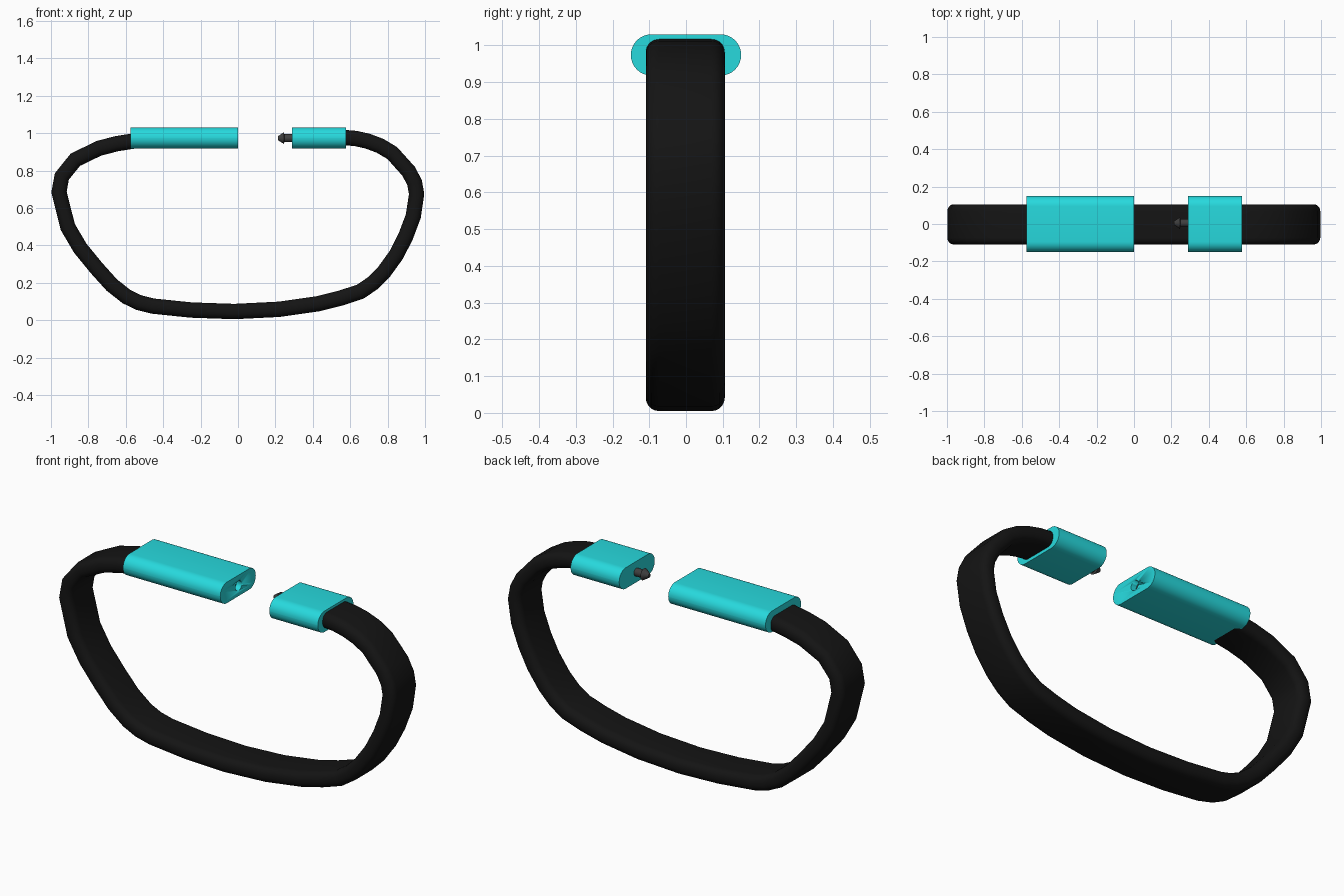
import bpy, bmesh, math
from mathutils import Vector

if "Cube" in bpy.data.objects:
    bpy.data.objects.remove(bpy.data.objects["Cube"])


def material(name, rgb):
    m = bpy.data.materials.new(name)
    m.diffuse_color = (*rgb, 1)
    m.use_nodes = True
    m.node_tree.nodes["Principled BSDF"].inputs["Base Color"].default_value = m.diffuse_color
    return m


BLACK = material("black_rubber", (0.007, 0.007, 0.007))
TEAL = material("teal_plastic", (0.02, 0.70, 0.73))
GREY = material("dark_metal", (0.05, 0.05, 0.05))


def rounded_rect(w, h, r, seg):
    """Rounded rectangle outline, w by h, as (u, v) points."""
    pts = []
    for k, (sx, sy) in enumerate([(1, 1), (-1, 1), (-1, -1), (1, -1)]):
        for i in range(seg + 1):
            a = math.radians(90 * (k + i / seg))
            pts.append((sx * (w / 2 - r) + r * math.cos(a),
                        sy * (h / 2 - r) + r * math.sin(a)))
    return pts


def loft(name, rings, mat, angle=40):
    """Skin a list of equal-length point rings and cap both ends."""
    bm = bmesh.new()
    vs = [[bm.verts.new(p) for p in ring] for ring in rings]
    n = len(vs[0])
    for a, b in zip(vs, vs[1:]):
        for i in range(n):
            j = (i + 1) % n
            bm.faces.new((a[i], a[j], b[j], b[i]))
    bm.faces.new(vs[0])
    bm.faces.new(vs[-1])
    bmesh.ops.recalc_face_normals(bm, faces=bm.faces)
    me = bpy.data.meshes.new(name)
    bm.to_mesh(me)
    bm.free()
    ob = bpy.data.objects.new(name, me)
    bpy.context.collection.objects.link(ob)
    me.materials.append(mat)
    bpy.ops.object.select_all(action='DESELECT')
    bpy.context.view_layer.objects.active = ob
    ob.select_set(True)
    bpy.ops.object.shade_smooth_by_angle(angle=math.radians(angle))
    return ob


def turned(name, profile, mat, y=0.005, z=0.973, seg=20):
    """Round part along x from (x, radius) pairs."""
    rings = [[(x, y + r * math.cos(2 * math.pi * i / seg),
               z + r * math.sin(2 * math.pi * i / seg)) for i in range(seg)]
             for x, r in profile]
    return loft(name, rings, mat)


# strap: rounded section swept along the wrist-shaped centre line
path = [(-0.55, 0.959), (-0.65, 0.943), (-0.746, 0.918), (-0.87, 0.857),
        (-0.942, 0.768), (-0.957, 0.684), (-0.91, 0.498), (-0.843, 0.384),
        (-0.757, 0.279), (-0.675, 0.188), (-0.595, 0.125), (-0.53, 0.094),
        (-0.455, 0.075), (-0.25, 0.054), (-0.02, 0.046), (0.22, 0.058),
        (0.43, 0.088), (0.55, 0.118), (0.653, 0.152), (0.72, 0.197),
        (0.78, 0.257), (0.845, 0.347), (0.896, 0.446), (0.937, 0.555),
        (0.955, 0.674), (0.944, 0.735), (0.913, 0.795), (0.825, 0.893),
        (0.76, 0.932), (0.693, 0.957), (0.63, 0.971), (0.55, 0.978)]
pts = [Vector((x, 0, z)) for x, z in path]
section = rounded_rect(0.215, 0.082, 0.036, 5)
rings = []
for i, p in enumerate(pts):
    before = (p - pts[max(i - 1, 0)]).normalized()
    after = (pts[min(i + 1, len(pts) - 1)] - p).normalized()
    t = (before + after).normalized()
    normal = Vector((-t.z, 0, t.x))
    rings.append([p + normal * v + Vector((0, u - 0.002, 0)) for u, v in section])
loft("strap", rings, BLACK, 50)


# clasp halves: stadium-section blocks
def clasp(name, x0, x1):
    sec = rounded_rect(0.30, 0.112, 0.0555, 8)
    return loft(name, [[(x, u, 0.974 + v) for u, v in sec] for x in (x0, x1)], TEAL)


socket_half = clasp("clasp_socket_half", -0.575, 0.0)
clasp("clasp_plug_half", 0.29, 0.577)

# socket hole with a dark floor
cutter = turned("socket_cutter", [(-0.09, 0.026), (0.02, 0.026)], GREY)
cutter.hide_render = True
mod = socket_half.modifiers.new("hole", 'BOOLEAN')
mod.operation = 'DIFFERENCE'
mod.object = cutter
bpy.ops.object.select_all(action='DESELECT')
bpy.context.view_layer.objects.active = socket_half
socket_half.select_set(True)
bpy.ops.object.modifier_apply(modifier="hole")
bpy.data.objects.remove(cutter)
turned("socket_floor", [(-0.10, 0.026), (-0.03, 0.026)], GREY)

# plug: stem with an arrow-shaped locking head
turned("plug", [(0.213, 0.010), (0.245, 0.031), (0.248, 0.021), (0.31, 0.021)], GREY)
